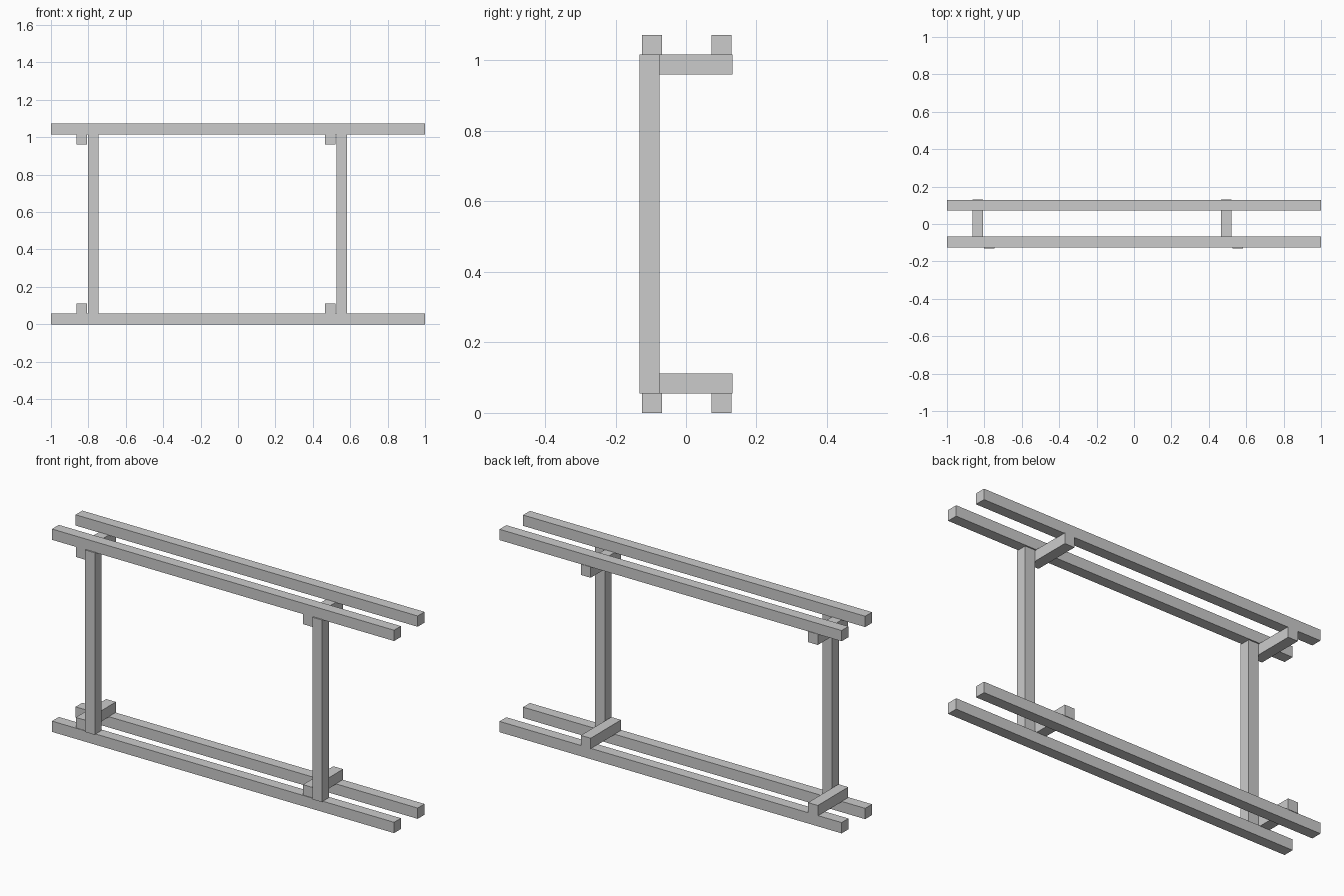
import bpy

if "Cube" in bpy.data.objects:
    bpy.data.objects.remove(bpy.data.objects["Cube"])


def bar(name, x, y, z):
    """Box beam given its (min, max) extent on each axis."""
    bpy.ops.mesh.primitive_cube_add(size=1, location=[(a + b) / 2 for a, b in (x, y, z)])
    ob = bpy.context.object
    ob.name = name
    ob.scale = [b - a for a, b in (x, y, z)]
    bpy.ops.object.transform_apply(location=False, rotation=False, scale=True)
    return ob


T = 0.057            # timber thickness
H = 1.072            # overall height
FRONT_Y, BACK_Y = -0.125, 0.072

# Long rails: a front and back pair at the bottom and at the top
for level, z in (("bottom", 0.0), ("top", H - T)):
    for side, y in (("front", FRONT_Y), ("back", BACK_Y)):
        bar(f"{level}_{side}_rail", (-1, 1), (y, y + T), (z, z + T))

# Two uprights, each with a cross bar beside it tying the rail pairs together
for side, post_x, cross_x in (("left", -0.802, -0.863), ("right", 0.527, 0.465)):
    bar(f"{side}_post", (post_x, post_x + T), (-0.132, -0.075), (0.055, 1.017))
    for level, z in (("bottom", 0.055), ("top", 0.960)):
        bar(f"{side}_{level}_cross_bar", (cross_x, cross_x + T),
            (-0.122, 0.132), (z, z + T))
